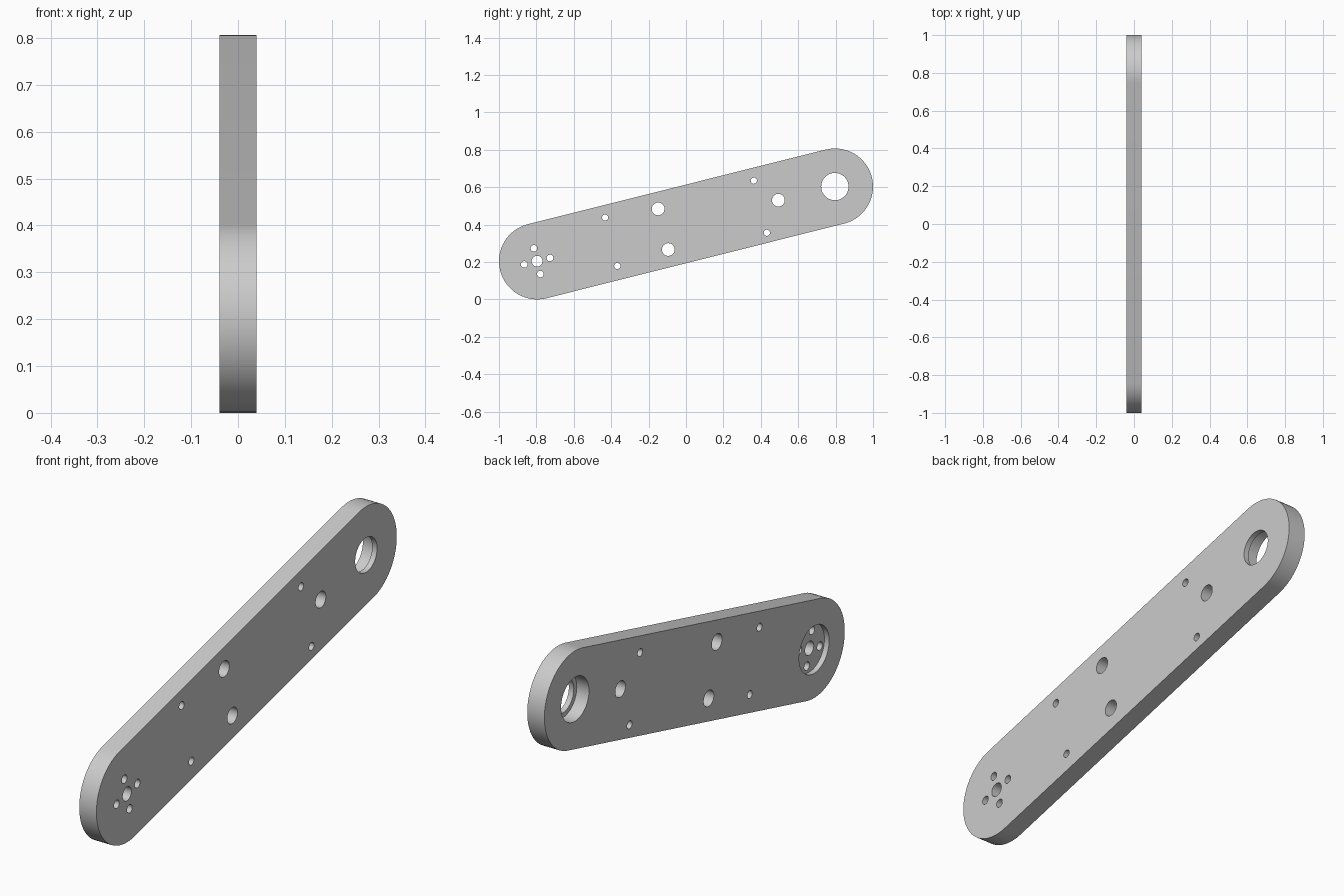
import bpy, bmesh
from math import atan2, cos, sin, pi, radians
from mathutils import Matrix, Vector

cube = bpy.data.objects.get("Cube")
if cube:
    bpy.data.objects.remove(cube, do_unlink=True)

THICK = 0.08
END_R = 0.204
MID_Z = 0.4035
HALF_Y, HALF_Z = 0.796, 0.1995
TILT = atan2(HALF_Z, HALF_Y)
HALF_LEN = (HALF_Y ** 2 + HALF_Z ** 2) ** 0.5

# Arm frame: local x runs along the arm, local y across it, local z along world x
FRAME = Matrix.Translation((0, 0, MID_Z)) @ Matrix(
    ((0, 0, 1, 0), (cos(TILT), -sin(TILT), 0, 0), (sin(TILT), cos(TILT), 0, 0), (0, 0, 0, 1)))

metal = bpy.data.materials.new("light grey")
metal.use_nodes = True
grey = (0.6, 0.6, 0.6, 1)
metal.diffuse_color = grey
metal.node_tree.nodes["Principled BSDF"].inputs["Base Color"].default_value = grey


def make_object(name, bm):
    bmesh.ops.recalc_face_normals(bm, faces=bm.faces)
    mesh = bpy.data.meshes.new(name)
    bm.to_mesh(mesh)
    bm.free()
    obj = bpy.data.objects.new(name, mesh)
    bpy.context.collection.objects.link(obj)
    mesh.materials.append(metal)
    return obj


def cutter(name, drills):
    """Cylinders given as (along, across, radius, low, high)."""
    bm = bmesh.new()
    for u, v, r, low, high in drills:
        place = FRAME @ Matrix.Translation((u, v, (low + high) / 2))
        bmesh.ops.create_cone(bm, cap_ends=True, segments=48, radius1=r, radius2=r,
                              depth=high - low, matrix=place)
    obj = make_object(name, bm)
    obj.hide_render = True
    return obj


# Plate: a rounded slot outline, extruded through the thickness
STEPS = 32
bm = bmesh.new()
outline = []
for side in (1, -1):
    for i in range(STEPS + 1):
        a = -pi / 2 + pi * i / STEPS
        outline.append((side * (HALF_LEN + END_R * cos(a)), side * END_R * sin(a)))
face = bm.faces.new([bm.verts.new(FRAME @ Vector((u, v, -THICK / 2))) for u, v in outline])
side = bmesh.ops.extrude_face_region(bm, geom=[face])
bmesh.ops.translate(bm, vec=(THICK, 0, 0),
                    verts=[g for g in side["geom"] if isinstance(g, bmesh.types.BMVert)])
arm = make_object("arm_plate", bm)

# Recesses in the left-hand face: bearing seat and hub seat
BACK = -THICK / 2
pockets = cutter("pocket_cutter", [
    (HALF_LEN, 0, 0.093, BACK - 0.05, BACK + 0.057),
    (-HALF_LEN, 0, 0.1, BACK - 0.05, BACK + 0.022),
])

# Through holes: bearing, hub, hub screws, mounting holes
holes = [(HALF_LEN, 0, 0.073), (-HALF_LEN, 0, 0.029)]
for k in range(4):
    a = k * pi / 2
    holes.append((-HALF_LEN + 0.071 * cos(a), 0.071 * sin(a), 0.0175))
holes += [(u, v, 0.034) for u, v in ((-0.125, 0.114), (-0.125, -0.11), (0.51, 0.003))]
holes += [(u, v, 0.0165) for u, v in
          ((-0.411, 0.138), (-0.411, -0.129), (0.408, 0.136), (0.408, -0.151))]
drills = cutter("hole_cutter", [(u, v, r, -THICK, THICK) for u, v, r in holes])

for tool in (pockets, drills):
    cut = arm.modifiers.new(tool.name, "BOOLEAN")
    cut.operation = "DIFFERENCE"
    cut.solver = "EXACT"
    cut.object = tool

# Bake the cuts and drop the cutters
bpy.context.view_layer.update()
graph = bpy.context.evaluated_depsgraph_get()
baked = bpy.data.meshes.new_from_object(arm.evaluated_get(graph))
arm.modifiers.clear()
arm.data = baked
for tool in (pockets, drills):
    bpy.data.objects.remove(tool, do_unlink=True)

bpy.ops.object.select_all(action="DESELECT")
arm.select_set(True)
bpy.context.view_layer.objects.active = arm
bpy.ops.object.shade_smooth_by_angle(angle=radians(30))
